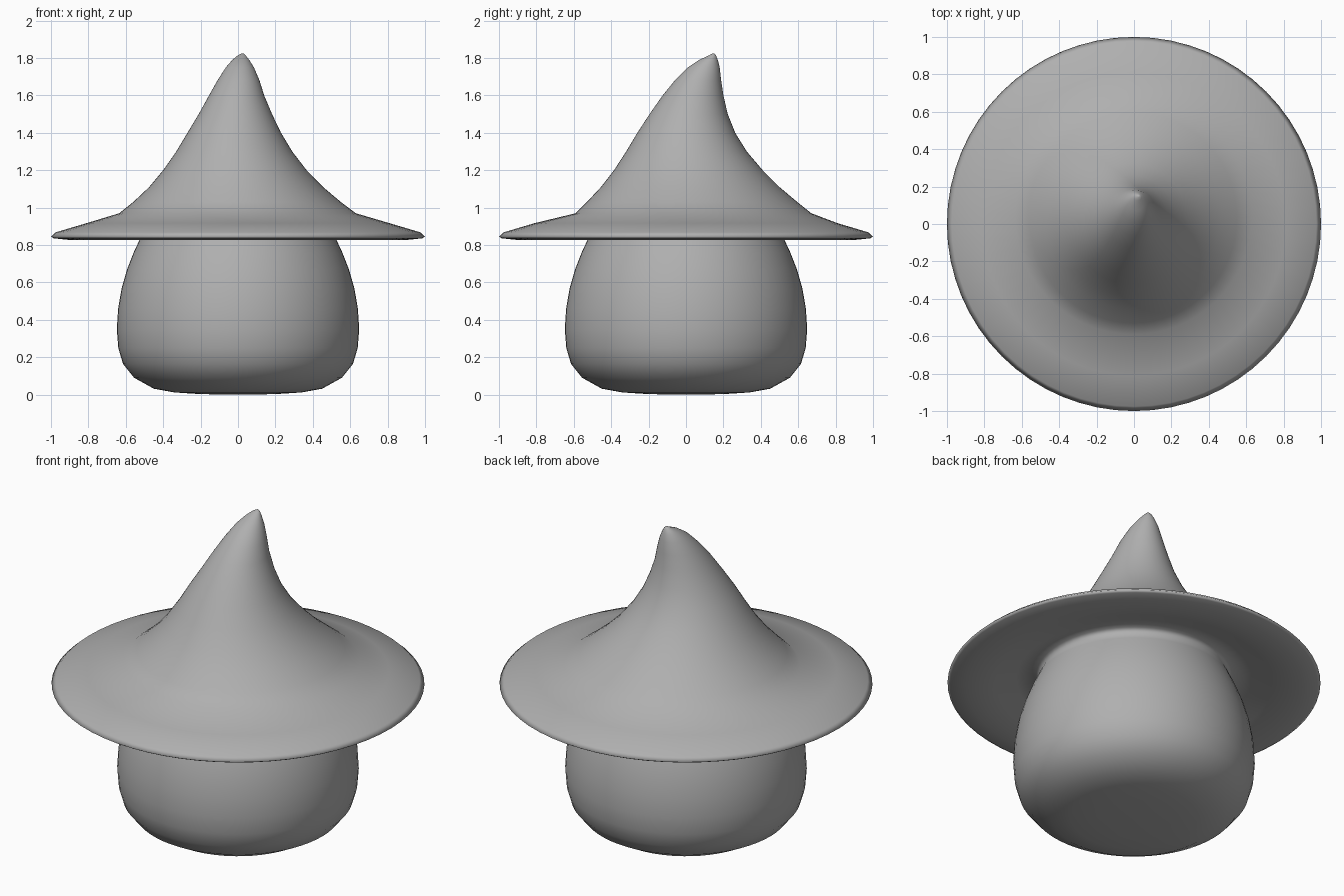
import bpy, bmesh
from math import cos, sin, pi

if "Cube" in bpy.data.objects:
    bpy.data.objects.remove(bpy.data.objects["Cube"])

SEGMENTS = 64

grey = bpy.data.materials.new("mid_grey")
grey.diffuse_color = (0.43, 0.43, 0.43, 1)
grey.use_nodes = True
grey.node_tree.nodes["Principled BSDF"].inputs["Base Color"].default_value = grey.diffuse_color


def loft(name, rings):
    """Skin a stack of elliptical rings: (x, y, z, radius_x, radius_y)."""
    bm = bmesh.new()
    loops = [[bm.verts.new((x + rx * cos(2 * pi * i / SEGMENTS),
                            y + ry * sin(2 * pi * i / SEGMENTS), z))
              for i in range(SEGMENTS)] for x, y, z, rx, ry in rings]
    for a, b in zip(loops, loops[1:]):
        for i in range(SEGMENTS):
            j = (i + 1) % SEGMENTS
            bm.faces.new((a[i], a[j], b[j], b[i]))
    # close both ends with a fan
    for loop, ring in ((loops[0], rings[0]), (loops[-1], rings[-1])):
        centre = bm.verts.new(ring[:3])
        for i in range(SEGMENTS):
            bm.faces.new((loop[i], loop[(i + 1) % SEGMENTS], centre))
    bmesh.ops.recalc_face_normals(bm, faces=bm.faces)
    mesh = bpy.data.meshes.new(name)
    bm.to_mesh(mesh)
    bm.free()
    mesh.polygons.foreach_set("use_smooth", [True] * len(mesh.polygons))
    mesh.materials.append(grey)
    obj = bpy.data.objects.new(name, mesh)
    bpy.context.collection.objects.link(obj)
    return obj


def spanned(z, left, right, front, back):
    """Ring from its extents in the front and side views."""
    return ((left + right) / 2, (front + back) / 2, z,
            (right - left) / 2, (back - front) / 2)


# rounded body, narrowing up into the hat
body = [(0.02, 0.0), (0.2, 0.003), (0.34, 0.012), (0.45, 0.032), (0.555, 0.09),
        (0.615, 0.165), (0.64, 0.25), (0.648, 0.35), (0.641, 0.46),
        (0.622, 0.57), (0.593, 0.67), (0.558, 0.76), (0.53, 0.82)]
# underside of the brim blends smoothly out of the body
underside = [(0.51, 0.865), (0.525, 0.888), (0.63, 0.872), (0.74, 0.842),
             (0.83, 0.826)]
# thin brim edge
rim = [(0.90, 0.827), (0.985, 0.836), (1.0, 0.845), (0.975, 0.868),
       (0.81, 0.917)]
# bent cone leaning back
cone = [spanned(0.97, -0.635, 0.63, -0.59, 0.67),
        spanned(1.03, -0.56, 0.55, -0.53, 0.595),
        spanned(1.11, -0.475, 0.455, -0.455, 0.50),
        spanned(1.20, -0.40, 0.367, -0.385, 0.41),
        spanned(1.30, -0.33, 0.29, -0.32, 0.325),
        spanned(1.40, -0.27, 0.23, -0.26, 0.263),
        spanned(1.50, -0.21, 0.182, -0.195, 0.223),
        spanned(1.60, -0.155, 0.14, -0.125, 0.20),
        spanned(1.68, -0.11, 0.115, -0.06, 0.188),
        spanned(1.75, -0.065, 0.085, 0.01, 0.18),
        spanned(1.79, -0.03, 0.06, 0.07, 0.17),
        spanned(1.815, 0.0, 0.04, 0.125, 0.16),
        (0.025, 0.147, 1.825, 0.004, 0.004)]
loft("body_with_hat", [(0, 0, z, r, r) for r, z in body + underside + rim] + cone)
